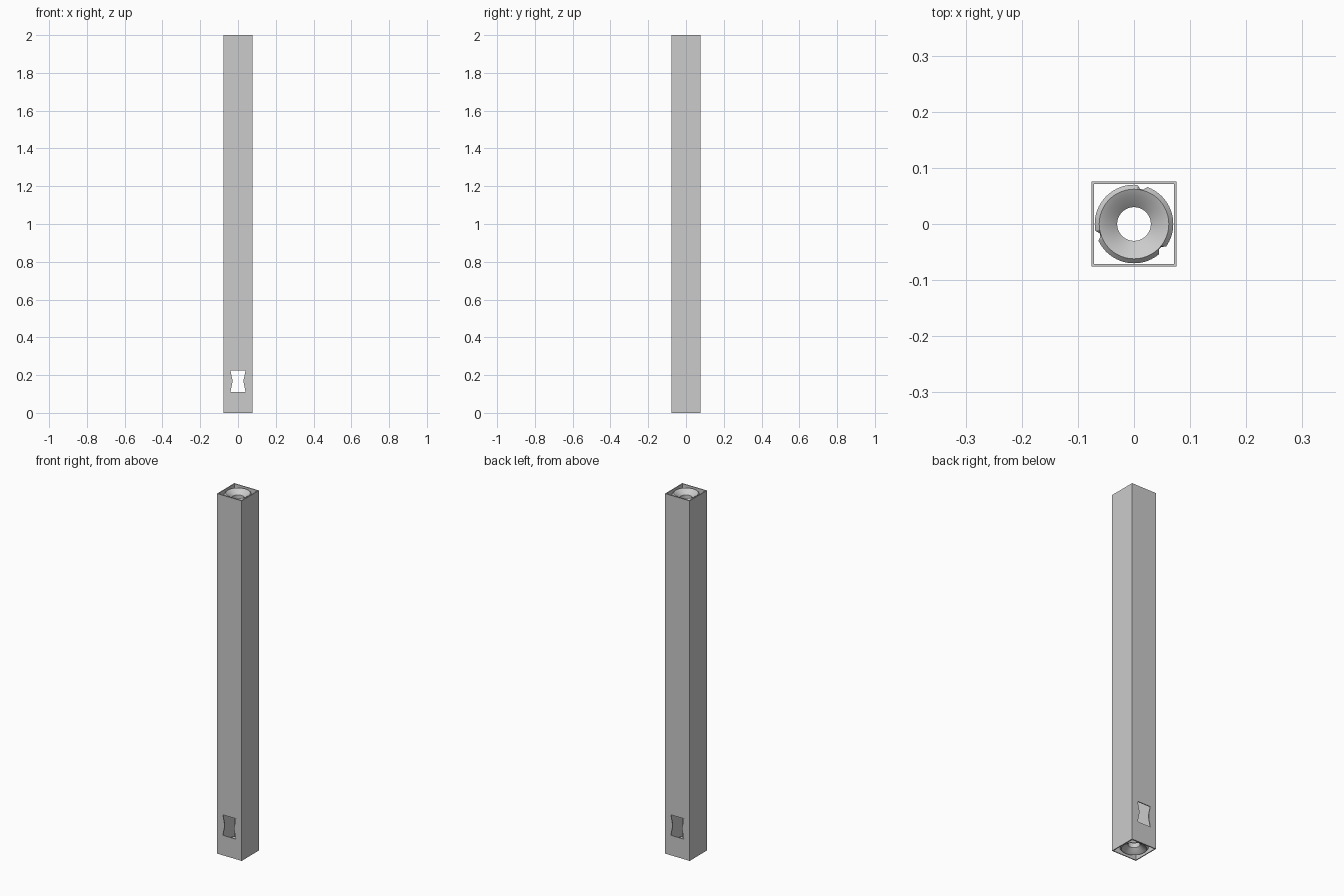
import bpy, bmesh, math

if "Cube" in bpy.data.objects:
    bpy.data.objects.remove(bpy.data.objects["Cube"])

H, HALF, WALL = 2.0, 0.076, 0.005


def make_object(name, bm):
    bmesh.ops.recalc_face_normals(bm, faces=bm.faces[:])
    mesh = bpy.data.meshes.new(name)
    bm.to_mesh(mesh)
    bm.free()
    obj = bpy.data.objects.new(name, mesh)
    bpy.context.collection.objects.link(obj)
    return obj


def bridge_rings(bm, rings):
    """Join consecutive vertex rings, closing back onto the first."""
    for a, b in zip(rings, rings[1:] + rings[:1]):
        n = len(a)
        for i in range(n):
            j = (i + 1) % n
            bm.faces.new((a[i], a[j], b[j], b[i]))


# Square hollow post
bm = bmesh.new()
corners = [(-1, -1), (1, -1), (1, 1), (-1, 1)]
levels = [(HALF, 0), (HALF, H), (HALF - WALL, H), (HALF - WALL, 0)]
bridge_rings(bm, [[bm.verts.new((x * w, y * w, z)) for x, y in corners]
                  for w, z in levels])
post = make_object("square_post", bm)

# Waisted window cut through the front and back walls
bm = bmesh.new()
half_outline = [(0.04, 0.111), (0.030, 0.160), (0.030, 0.176), (0.04, 0.225)]
outline = half_outline + [(-x, z) for x, z in reversed(half_outline)]
face = bm.faces.new([bm.verts.new((x, -0.2, z)) for x, z in outline])
ext = bmesh.ops.extrude_face_region(bm, geom=[face])
bmesh.ops.translate(bm, vec=(0, 0.4, 0),
                    verts=[v for v in ext["geom"] if isinstance(v, bmesh.types.BMVert)])
cutter = make_object("window_cutter", bm)
cutter.hide_render = True
cutter.hide_set(True)
cut = post.modifiers.new("window", 'BOOLEAN')
cut.object = cutter
cut.solver = 'EXACT'


# Round end inserts: funnelled bore and a bevelled rim with three slots
def end_insert(name, end_z, direction):
    profile = [(0.030, 0.055), (0.030, 0.030), (0.050, 0.012), (0.062, 0.006),
               (0.070, 0.014), (0.070, 0.055)]  # radius, depth from the end
    segments = 72
    slots = {(15 + 24 * k + d) % segments for k in range(3) for d in (0, 1)}
    bm = bmesh.new()
    rings = []
    for r, depth in profile:
        ring = []
        for i in range(segments):
            a = math.tau * i / segments
            rr = min(r, 0.0635) if i in slots else r
            ring.append(bm.verts.new((rr * math.cos(a), rr * math.sin(a),
                                      end_z + direction * depth)))
        rings.append(ring)
    bridge_rings(bm, rings)
    obj = make_object(name, bm)
    bpy.ops.object.select_all(action='DESELECT')
    obj.select_set(True)
    bpy.context.view_layer.objects.active = obj
    bpy.ops.object.shade_smooth_by_angle(angle=math.radians(25))


end_insert("bottom_insert", 0.0, 1)
end_insert("top_insert", H, -1)
